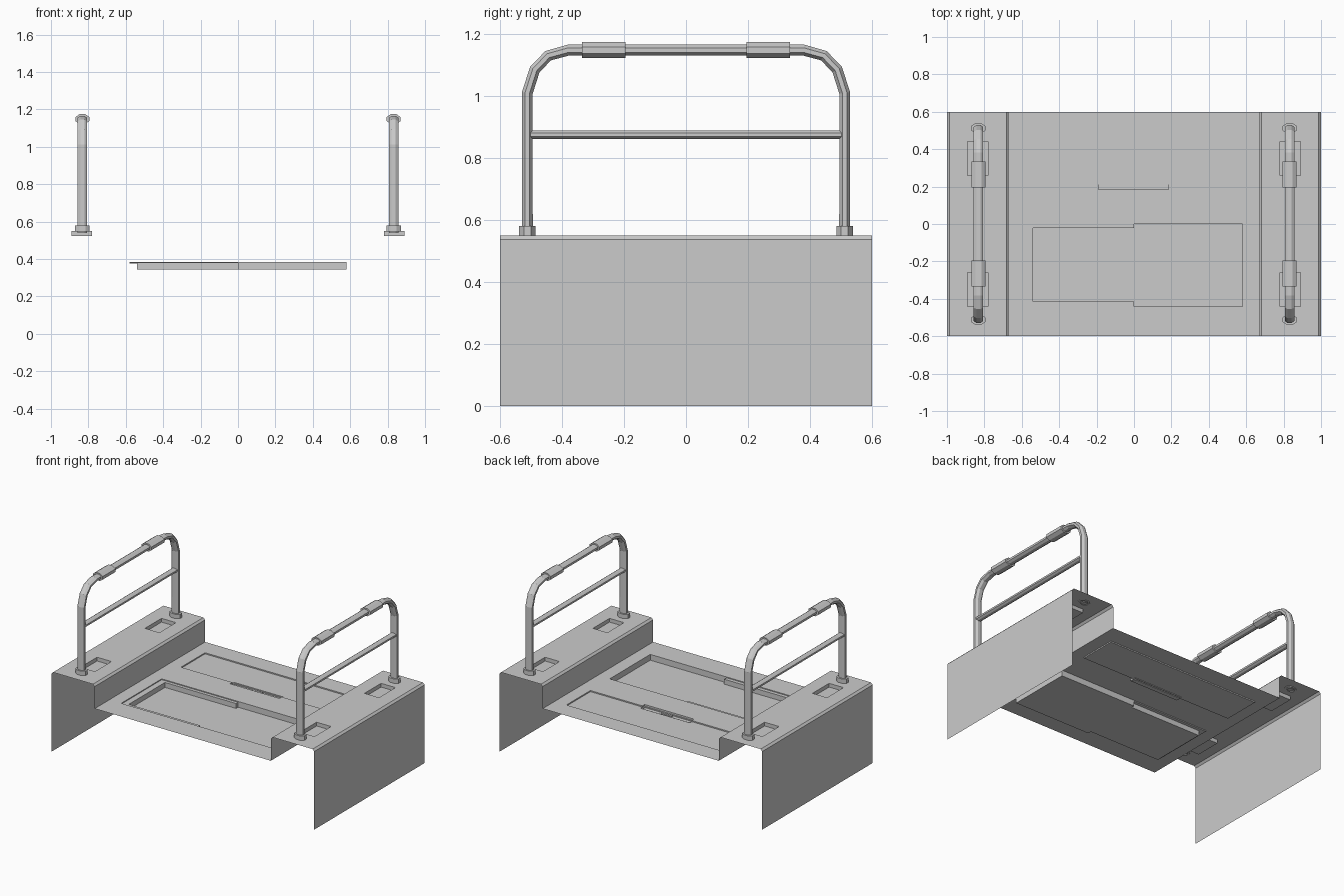
import bpy, bmesh
from math import cos, sin, pi
from mathutils import Vector

cube = bpy.data.objects.get("Cube")
if cube:
    bpy.data.objects.remove(cube)

grey = bpy.data.materials.new("plain_grey")
grey.use_nodes = True
colour = (0.6, 0.6, 0.6, 1)
grey.diffuse_color = colour
grey.node_tree.nodes["Principled BSDF"].inputs["Base Color"].default_value = colour

HALF_Y = 0.6
TOP = 0.55        # side deck height
FLOOR = 0.385     # bed floor height
BEVEL = 0.013


def finish(name, bm):
    mesh = bpy.data.meshes.new(name)
    bm.to_mesh(mesh)
    bm.free()
    mesh.materials.append(grey)
    obj = bpy.data.objects.new(name, mesh)
    bpy.context.scene.collection.objects.link(obj)
    return obj


def strip(name, profile):
    """Thin sheet: an x-z profile run along the full depth."""
    bm = bmesh.new()
    rows = [[bm.verts.new((x, y, z)) for y in (-HALF_Y, HALF_Y)] for x, z in profile]
    for a, b in zip(rows, rows[1:]):
        bm.faces.new((a[0], b[0], b[1], a[1]))
    return finish(name, bm)


def pocketed_sheet(name, x0, x1, z, pockets):
    """Thin level sheet with pressed pockets (x0, x1, y0, y1, depth); later ones win."""
    xs = sorted({x0, x1, *(v for p in pockets for v in p[:2])})
    ys = sorted({-HALF_Y, HALF_Y, *(v for p in pockets for v in p[2:4])})

    def level(i, j):
        cx, cy = (xs[i] + xs[i + 1]) / 2, (ys[j] + ys[j + 1]) / 2
        depth = 0
        for a, b, c, d, e in pockets:
            if a < cx < b and c < cy < d:
                depth = e
        return z - depth

    bm = bmesh.new()

    def quad(*pts):
        bm.faces.new([bm.verts.new(p) for p in pts])

    for i in range(len(xs) - 1):
        for j in range(len(ys) - 1):
            a, b, c, d, h = xs[i], xs[i + 1], ys[j], ys[j + 1], level(i, j)
            quad((a, c, h), (b, c, h), (b, d, h), (a, d, h))
            # Walls face towards the lower neighbour
            if i + 2 < len(xs):
                k = level(i + 1, j)
                if k != h:
                    quad((b, c, k), (b, d, k), (b, d, h), (b, c, h))
            if j + 2 < len(ys):
                k = level(i, j + 1)
                if k != h:
                    quad((b, d, k), (a, d, k), (a, d, h), (b, d, h))
    bmesh.ops.remove_doubles(bm, verts=bm.verts, dist=1e-5)
    return finish(name, bm)


def tube(name, x, path, radius, capped=True, sides=8):
    """Faceted oval tube following a y-z path, wider across x."""
    bm = bmesh.new()
    pts = [Vector(p) for p in path]
    rings = []
    for i, p in enumerate(pts):
        before = (p - pts[i - 1]).normalized() if i else Vector((0, 0))
        after = (pts[i + 1] - p).normalized() if i + 1 < len(pts) else Vector((0, 0))
        t = (before + after).normalized()
        ring = []
        for k in range(sides):
            a = 2 * pi * (k + 0.5) / sides
            across, out = 1.45 * radius * cos(a), radius * sin(a)
            ring.append(bm.verts.new((x + across, p.x - t.y * out, p.y + t.x * out)))
        rings.append(ring)
    for r, s in zip(rings, rings[1:]):
        for k in range(sides):
            n = (k + 1) % sides
            bm.faces.new((r[k], r[n], s[n], s[k]))
    if capped:
        bm.faces.new(rings[0])
        bm.faces.new(rings[-1])
    bmesh.ops.recalc_face_normals(bm, faces=bm.faces)
    return finish(name, bm)


# Bed floor: deep front tray with a lip on one half, shallow rear panel, latch slot
pocketed_sheet("bed_floor", -0.67, 0.67, FLOOR, [
    (-0.58, 0.58, 0.21, 0.47, 0.008),
    (-0.58, 0.0, -0.44, 0.0, 0.006),
    (-0.54, 0.0, -0.415, -0.022, 0.04),
    (0.0, 0.58, -0.44, 0.0, 0.04),
    (-0.19, 0.185, 0.185, 0.23, 0.012),
    (-0.18, 0.175, 0.193, 0.222, 0.016),
])

# Small latch lying in the slot
bm = bmesh.new()
bmesh.ops.create_cube(bm, size=1)
bmesh.ops.scale(bm, vec=(0.08, 0.014, 0.008), verts=bm.verts)
bmesh.ops.translate(bm, vec=(0, 0.207, FLOOR - 0.012), verts=bm.verts)
finish("slot_latch", bm)

# Guard rail path: up one post, round the bend and across, then mirrored
bend = [(-0.512, TOP - 0.01), (-0.512, 1.01), (-0.488, 1.085), (-0.445, 1.13), (-0.38, 1.148)]
rail_path = bend + [(-y, z) for y, z in reversed(bend)]

for side, s in (("left", 1), ("right", -1)):
    # Outer wall, inner wall and their bevels
    outer = [(s * 1.0, 0), (s * 1.0, TOP - BEVEL), (s * (1 - BEVEL), TOP)]
    inner = [(s * (0.67 + BEVEL), TOP), (s * 0.67, TOP - BEVEL), (s * 0.67, FLOOR)]
    for part, profile in (("outer_wall", outer), ("inner_wall", inner)):
        strip(f"{side}_{part}", profile[::-1] if s > 0 else profile)

    # Side deck with two pressed pockets
    x0, x1 = sorted((s * (0.67 + BEVEL), s * (1 - BEVEL)))
    a, b = sorted((s * 0.78, s * 0.89))
    pocketed_sheet(f"{side}_deck", x0, x1, TOP,
                   [(a, b, -0.44, -0.26, 0.026), (a, b, 0.26, 0.44, 0.026)])

    # Guard rail, crossbar, grips and post collars
    x = s * 0.832
    tube(f"{side}_rail", x, rail_path, 0.019, capped=False)
    tube(f"{side}_crossbar", x, [(-0.505, 0.875), (0.505, 0.875)], 0.0155)
    for end, e in (("front", -1), ("back", 1)):
        tube(f"{side}_{end}_grip", x, [(e * 0.195, 1.148), (e * 0.335, 1.148)], 0.028)
        tube(f"{side}_{end}_collar", x, [(e * 0.512, TOP - 0.004), (e * 0.512, 0.58)], 0.029)
